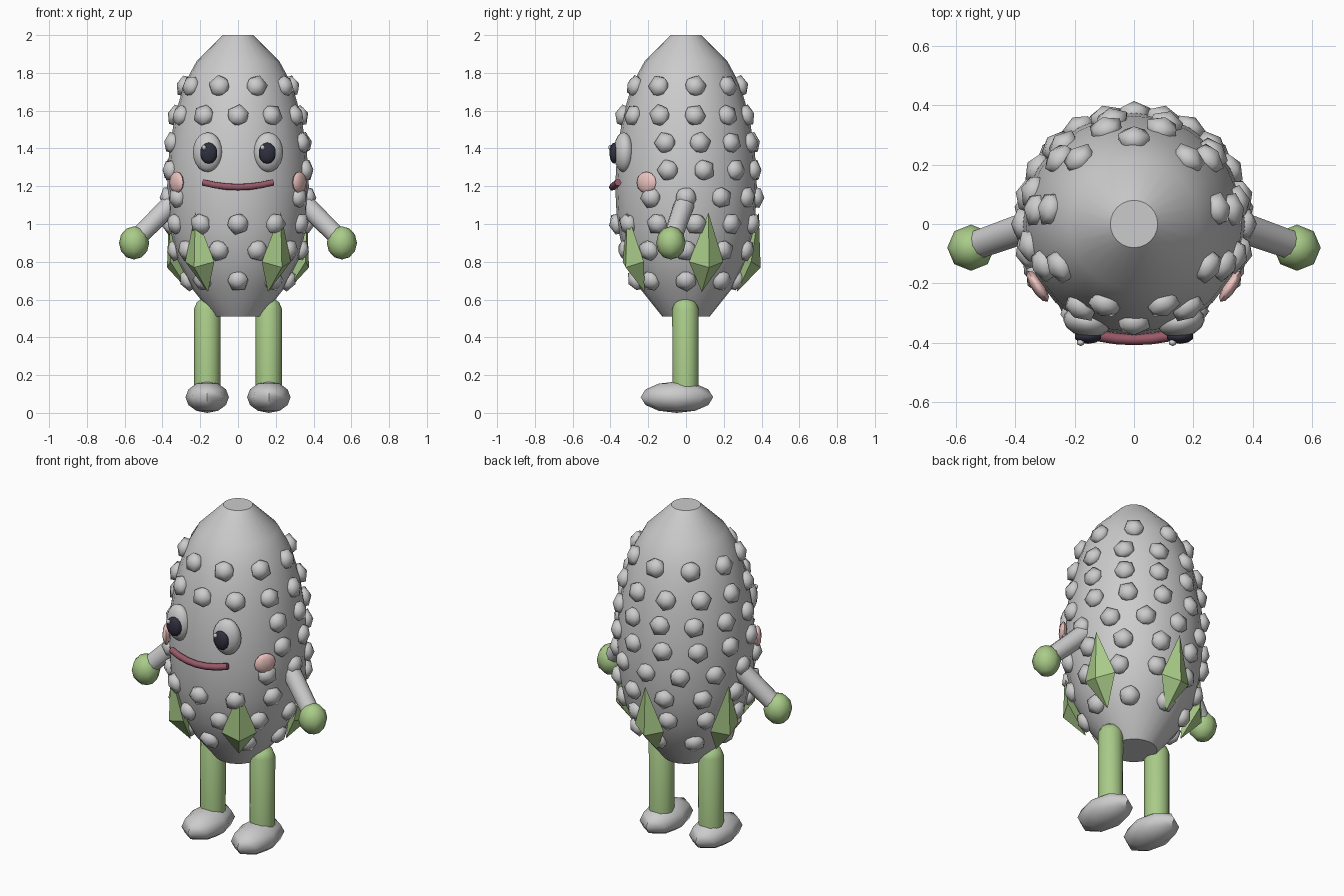
import bpy, bmesh, math, random
from mathutils import Vector, Matrix

if "Cube" in bpy.data.objects:
    bpy.data.objects.remove(bpy.data.objects["Cube"])

random.seed(4)


def material(name, rgb):
    m = bpy.data.materials.new(name)
    m.diffuse_color = (*rgb, 1)
    m.use_nodes = True
    m.node_tree.nodes["Principled BSDF"].inputs["Base Color"].default_value = m.diffuse_color
    return m


GREEN = material("green", (0.40, 0.60, 0.25))
PINK = material("pink", (0.85, 0.55, 0.53))
DARK = material("dark", (0.03, 0.03, 0.05))
MAROON = material("maroon", (0.32, 0.10, 0.14))


def finish(name, bm, mat=None, smooth=None):
    """Turn a bmesh into an object; smooth is the crease angle in degrees."""
    bmesh.ops.recalc_face_normals(bm, faces=bm.faces[:])
    me = bpy.data.meshes.new(name)
    bm.to_mesh(me)
    bm.free()
    ob = bpy.data.objects.new(name, me)
    bpy.context.collection.objects.link(ob)
    if mat:
        me.materials.append(mat)
    if smooth:
        bpy.ops.object.select_all(action='DESELECT')
        ob.select_set(True)
        bpy.context.view_layer.objects.active = ob
        bpy.ops.object.shade_smooth_by_angle(angle=math.radians(smooth))
    return ob


def lathe(name, profile, sides, centre=(0, 0), mat=None, smooth=40):
    bm = bmesh.new()
    rings = []
    for r, z in profile:
        rings.append([bm.verts.new((centre[0] + r * math.cos(2 * math.pi * i / sides),
                                    centre[1] + r * math.sin(2 * math.pi * i / sides), z))
                      for i in range(sides)])
    for a, b in zip(rings, rings[1:]):
        for i in range(sides):
            j = (i + 1) % sides
            bm.faces.new((a[i], a[j], b[j], b[i]))
    bm.faces.new(rings[0])
    bm.faces.new(rings[-1])
    return finish(name, bm, mat, smooth)


def ellipsoid(name, loc, size, mat=None, turn=0, u=10, v=7):
    """Low-poly ellipsoid turned about z by an angle in degrees."""
    bm = bmesh.new()
    m = (Matrix.Translation(loc) @ Matrix.Rotation(math.radians(turn), 4, 'Z')
         @ Matrix.Diagonal((*size, 1)))
    bmesh.ops.create_uvsphere(bm, u_segments=u, v_segments=v, radius=1, matrix=m)
    return finish(name, bm, mat, 60)


# Body: tapered turned shell
BODY = [(.125, .51), (.245, .66), (.325, .82), (.365, 1.0), (.375, 1.2), (.365, 1.38),
        (.335, 1.57), (.285, 1.74), (.22, 1.86), (.08, 2.0)]
lathe("body", BODY, 24, smooth=45)


def body_at(z):
    """Radius and outward slope of the body at a height."""
    for (r0, z0), (r1, z1) in zip(BODY, BODY[1:]):
        if z0 <= z <= z1:
            return r0 + (r1 - r0) * (z - z0) / (z1 - z0), -(r1 - r0) / (z1 - z0)


# Bumps: staggered rows of (height, count, first angle, leave face clear)
ROWS = [(1.73, 9, 90, False), (1.575, 11, -90, False), (1.43, 12, -18, True),
        (1.285, 12, 15, True), (1.14, 12, -90, True), (1.0, 11, -90, False),
        (.86, 10, -72, False), (.70, 8, -90, False)]
bm = bmesh.new()
for z, n, start, face in ROWS:
    r, slope = body_at(z)
    for k in range(n):
        deg = start + 360 * k / n
        a = math.radians(deg)
        if face and abs((deg + 270) % 360 - 180 + 0) > 180:
            continue
        if face and abs((deg + 90 + 180) % 360 - 180) < 50:
            continue
        normal = Vector((math.cos(a), math.sin(a), slope)).normalized()
        m = (Matrix.Translation((r * math.cos(a), r * math.sin(a), z))
             @ normal.to_track_quat('Z', 'Y').to_matrix().to_4x4()
             @ Matrix.Rotation(random.uniform(0, 6.28), 4, 'Z')
             @ Matrix.Diagonal((.062, .062, .043, 1)))
        bmesh.ops.create_icosphere(bm, subdivisions=1, radius=1, matrix=m)
finish("bumps", bm, None, 60)

# Leaves: five pointed husk leaves around the lower body
for k in range(5):
    rot = Matrix.Rotation(math.radians(-54 + 72 * k), 4, 'Z')
    bm = bmesh.new()
    top, low = (bm.verts.new(rot @ Vector(p)) for p in ((.385, 0, 1.06), (.27, 0, .64)))
    ring = [bm.verts.new(rot @ Vector(p)) for p in
            ((.395, 0, .77), (.345, .095, .80), (.29, 0, .82), (.345, -.095, .80))]
    for i in range(4):
        bm.faces.new((top, ring[i], ring[(i + 1) % 4]))
        bm.faces.new((low, ring[(i + 1) % 4], ring[i]))
    finish("leaf", bm, GREEN)

# Parts repeated on both sides
for s, side in ((-1, "left"), (1, "right")):
    # Leg and foot
    lathe(side + "_leg", [(.069, .10), (.07, .55), (.055, .585), (.02, .61)], 12,
          (s * .163, -.003), GREEN)
    ellipsoid(side + "_foot", (s * .163, -.048, .083), (.115, .192, .083), u=8, v=6)

    # Arm and hand
    p0, p1 = Vector((s * .33, 0, 1.13)), Vector((s * .535, -.072, .925))
    bm = bmesh.new()
    m = (Matrix.Translation((p0 + p1) / 2)
         @ (p1 - p0).to_track_quat('Z', 'Y').to_matrix().to_4x4())
    bmesh.ops.create_cone(bm, cap_ends=True, segments=10, radius1=.055, radius2=.05,
                          depth=(p1 - p0).length, matrix=m)
    finish(side + "_arm", bm, None, 45)
    ellipsoid(side + "_hand", (s * .55, -.08, .90), (.08, .078, .088), GREEN, u=8, v=6)

    # Eye, pupil, glint and cheek
    ellipsoid(side + "_eye", (s * .16, -.33, 1.38), (.08, .052, .105), turn=s * 12, u=14, v=10)
    ellipsoid(side + "_pupil", (s * .155, -.38, 1.375), (.048, .025, .056), DARK)
    ellipsoid(side + "_glint", (s * .155 - .025, -.40, 1.405), (.014, .012, .014), u=6, v=4)
    ellipsoid(side + "_cheek", (s * .325, -.21, 1.22), (.022, .062, .057), PINK,
              turn=-s * 33, u=10, v=6)

# Mouth: bevelled curve wrapped over the front
cu = bpy.data.curves.new("mouth", 'CURVE')
cu.dimensions = '3D'
cu.bevel_depth = .019
cu.bevel_resolution = 1
cu.use_fill_caps = True
sp = cu.splines.new('POLY')
sp.points.add(6)
for i, p in enumerate(sp.points):
    t = i / 3 - 1
    p.co = (.185 * t, -.39 + .03 * t * t, 1.195 + .025 * t * t, 1)
mouth = bpy.data.objects.new("mouth", cu)
bpy.context.collection.objects.link(mouth)
cu.materials.append(MAROON)
